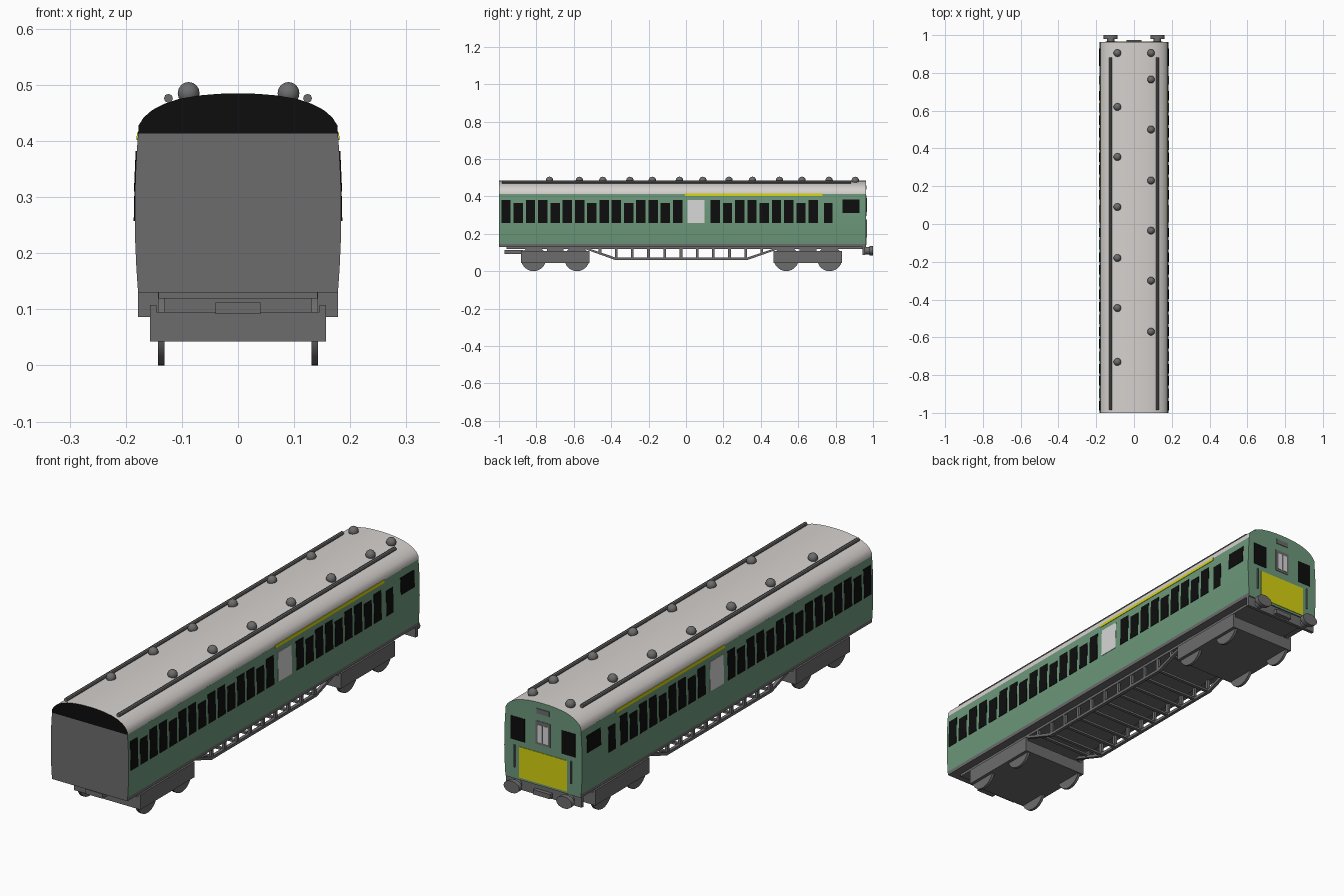
import bpy, bmesh, math
from mathutils import Matrix, Vector

if "Cube" in bpy.data.objects:
    bpy.data.objects.remove(bpy.data.objects["Cube"])


def material(name, r, g, b):
    m = bpy.data.materials.new(name)
    m.diffuse_color = (r, g, b, 1)
    m.use_nodes = True
    m.node_tree.nodes["Principled BSDF"].inputs["Base Color"].default_value = m.diffuse_color
    return m


GREEN = material("coach_green", .15, .31, .195)
GREY = material("underframe_grey", .15, .15, .15)
ROOF = material("roof_pale_grey", .67, .64, .62)
BLACK = material("window_black", .004, .004, .004)
YELLOW = material("warning_yellow", .66, .64, .005)
WHITE = material("frosted_white", .68, .67, .67)

Y0, Y1 = -1.0, .963


def finish(name, bm, mats, smooth=False):
    bmesh.ops.recalc_face_normals(bm, faces=bm.faces)
    me = bpy.data.meshes.new(name)
    bm.to_mesh(me)
    bm.free()
    for m in mats:
        me.materials.append(m)
    ob = bpy.data.objects.new(name, me)
    bpy.context.collection.objects.link(ob)
    if smooth:
        bpy.ops.object.select_all(action='DESELECT')
        ob.select_set(True)
        bpy.context.view_layer.objects.active = ob
        bpy.ops.object.shade_smooth_by_angle(angle=math.radians(35))
    return ob


def prism(bm, pts, axis, a, b):
    """Extrude a 2D outline along 'x' (y,z points) or 'y' (x,z points)."""
    def put(p, t):
        return (t, p[0], p[1]) if axis == 'x' else (p[0], t, p[1])
    va = [bm.verts.new(put(p, a)) for p in pts]
    vb = [bm.verts.new(put(p, b)) for p in pts]
    n = len(pts)
    bm.faces.new(va)
    bm.faces.new(vb[::-1])
    for i in range(n):
        bm.faces.new((va[i], vb[i], vb[(i + 1) % n], va[(i + 1) % n]))


def add_box(bm, x0, x1, y0, y1, z0, z1):
    prism(bm, [(x0, z0), (x1, z0), (x1, z1), (x0, z1)], 'y', y0, y1)


def box(name, mat, *dims):
    bm = bmesh.new()
    add_box(bm, *dims)
    return finish(name, bm, [mat])


def cylinder(bm, center, r, depth, axis, segs=24, squash=1.0):
    rot = Matrix.Rotation(math.pi / 2, 4, 'Y' if axis == 'x' else 'X')
    mat = Matrix.Translation(center) @ Matrix.Diagonal((1, 1, squash, 1)) @ rot
    bmesh.ops.create_cone(bm, cap_ends=True, segments=segs, radius1=r, radius2=r,
                          depth=depth, matrix=mat)


def side_x(z):
    return .178 + .006 * (1 - ((z - .272) / .142) ** 2)


def mirrored(pts):
    return pts + [(-x, z) for x, z in reversed(pts) if x > 0]


# body shell with gently bowed sides
zs = [.13, .145, .18, .22, .26, .30, .34, .38, .413]
bm = bmesh.new()
prism(bm, mirrored([(side_x(z), z) for z in zs]), 'y', Y0, Y1)
bmesh.ops.recalc_face_normals(bm, faces=bm.faces)
for f in bm.faces:
    c = f.calc_center_median()
    if f.normal.y < -.9 or c.z < .145:
        f.material_index = 1
finish("coach_body", bm, [GREEN, GREY], True)

# arched roof, black at the open end and green above the cab
bm = bmesh.new()
prism(bm, mirrored([(.178, .413), (.177, .428), (.168, .442), (.153, .455), (.132, .466),
                    (.105, .475), (.07, .481), (.035, .484), (0, .485)]), 'y', Y0, Y1)
bmesh.ops.recalc_face_normals(bm, faces=bm.faces)
for f in bm.faces:
    if abs(f.normal.y) > .9:
        f.material_index = 1 if f.normal.y < 0 else 2
finish("roof", bm, [ROOF, BLACK, GREEN], True)


# plates that follow the side wall
def side_plates(name, mat, rects):
    bm = bmesh.new()
    for y0, y1, z0, z1 in rects:
        for s in (1, -1):
            a, b = side_x(z0), side_x(z1)
            prism(bm, [(s * (a - .004), z0), (s * (a + .002), z0),
                       (s * (b + .002), z1), (s * (b - .004), z1)], 'y', y0, y1)
    finish(name, bm, [mat])


windows = []
for start, count in ((-.962, 15), (.156, 9)):
    for i in range(count):
        c = start + i * .0655
        windows.append((c - .025, c + .025, .257, .364 if i % 3 == 1 else .38))
windows += [(.738, .784, .257, .364), (.836, .928, .31, .382)]
side_plates("side_windows", BLACK, windows)
side_plates("frosted_side_window", WHITE, [(.008, .1, .257, .38)])
side_plates("yellow_side_stripe", YELLOW, [(-.005, .73, .402, .415)])

# cab end plates
for name, mat, x0, x1, z0, z1, t in (
        ("cab_warning_panel", YELLOW, -.113, .113, .14, .272, .002),
        ("cab_window_left", BLACK, -.152, -.087, .296, .395, .002),
        ("cab_window_right", BLACK, .087, .152, .296, .395, .002),
        ("cab_centre_frame", GREY, -.034, .034, .306, .405, .002),
        ("cab_centre_pane_left", WHITE, -.025, -.003, .316, .39, .004),
        ("cab_centre_pane_right", WHITE, .003, .025, .316, .39, .004),
        ("cab_top_box", GREY, -.03, .03, .437, .458, .003),
        ("cab_handrail_left", GREY, -.136, -.131, .18, .275, .006),
        ("cab_handrail_right", GREY, .131, .136, .18, .275, .006)):
    box(name, mat, x0, x1, Y1 - .002, Y1 + t, z0, z1)

# roof ventilators
bm = bmesh.new()
for x, ys in ((-.088, (.905, .62, .355, .09, -.18, -.445, -.73)),
              (.09, (.905, .765, .5, .23, -.035, -.3, -.57))):
    for y in ys:
        bmesh.ops.create_uvsphere(bm, u_segments=14, v_segments=8, radius=.02,
                                  matrix=Matrix.Translation((x, y, .485)))
finish("roof_ventilators", bm, [GREY], True)

# roof conduits
bm = bmesh.new()
for s in (1, -1):
    cylinder(bm, Vector((s * .124, -.052, .476)), .008, 1.866, 'y', 8)
finish("roof_conduits", bm, [GREY], True)

# underframe, buffer beam and couplings
box("underframe", GREY, -.142, .142, -.96, .945, .119, .132)
box("buffer_beam", GREY, -.178, .178, .944, .958, .086, .132)
box("rear_coupling", GREY, -.04, .04, .95, .975, .092, .112)
box("front_coupling", GREY, -.04, .04, -.97, -.87, .092, .112)

# oval buffers
bm = bmesh.new()
for s in (1, -1):
    cylinder(bm, Vector((s * .124, .99, .11)), .037, .02, 'y', 24, .68)
    cylinder(bm, Vector((s * .124, .965, .11)), .02, .04, 'y', 16)
finish("buffers", bm, [GREY], True)

# bogies with wheels
for label, yc in (("front", -.699), ("rear", .652)):
    bm = bmesh.new()
    add_box(bm, -.157, .157, yc - .183, yc + .183, .043, .095)
    for s in (1, -1):
        add_box(bm, s * .145, s * .157, yc - .183, yc + .183, .09, .108)
    add_box(bm, -.14, .14, yc - .045, yc + .045, .09, .122)
    finish(label + "_bogie_frame", bm, [GREY])
    bm = bmesh.new()
    for dy in (-.116, .116):
        for s in (1, -1):
            cylinder(bm, Vector((s * .137, yc + dy, .067)), .067, .012, 'x', 28)
        cylinder(bm, Vector((0, yc + dy, .067)), .012, .27, 'x', 10)
    finish(label + "_bogie_wheels", bm, [GREY], True)

# trussing under the floor: sloped rails, posts and cross members
bm = bmesh.new()
outline = [(-.53, .125), (-.375, .072), (.325, .072), (.485, .125),
           (.515, .125), (.33, .06), (-.38, .06), (-.56, .125)]
for s in (1, -1):
    prism(bm, outline, 'x', s * .128, s * .142)
for i in range(11):
    y = -.46 + i * .0866
    low = .097 if i in (0, 10) else .064
    for s in (1, -1):
        add_box(bm, s * .129, s * .141, y - .007, y + .007, low, .122)
    add_box(bm, -.135, .135, y - .007, y + .007, low, low + .009)
finish("underfloor_truss", bm, [GREY])
